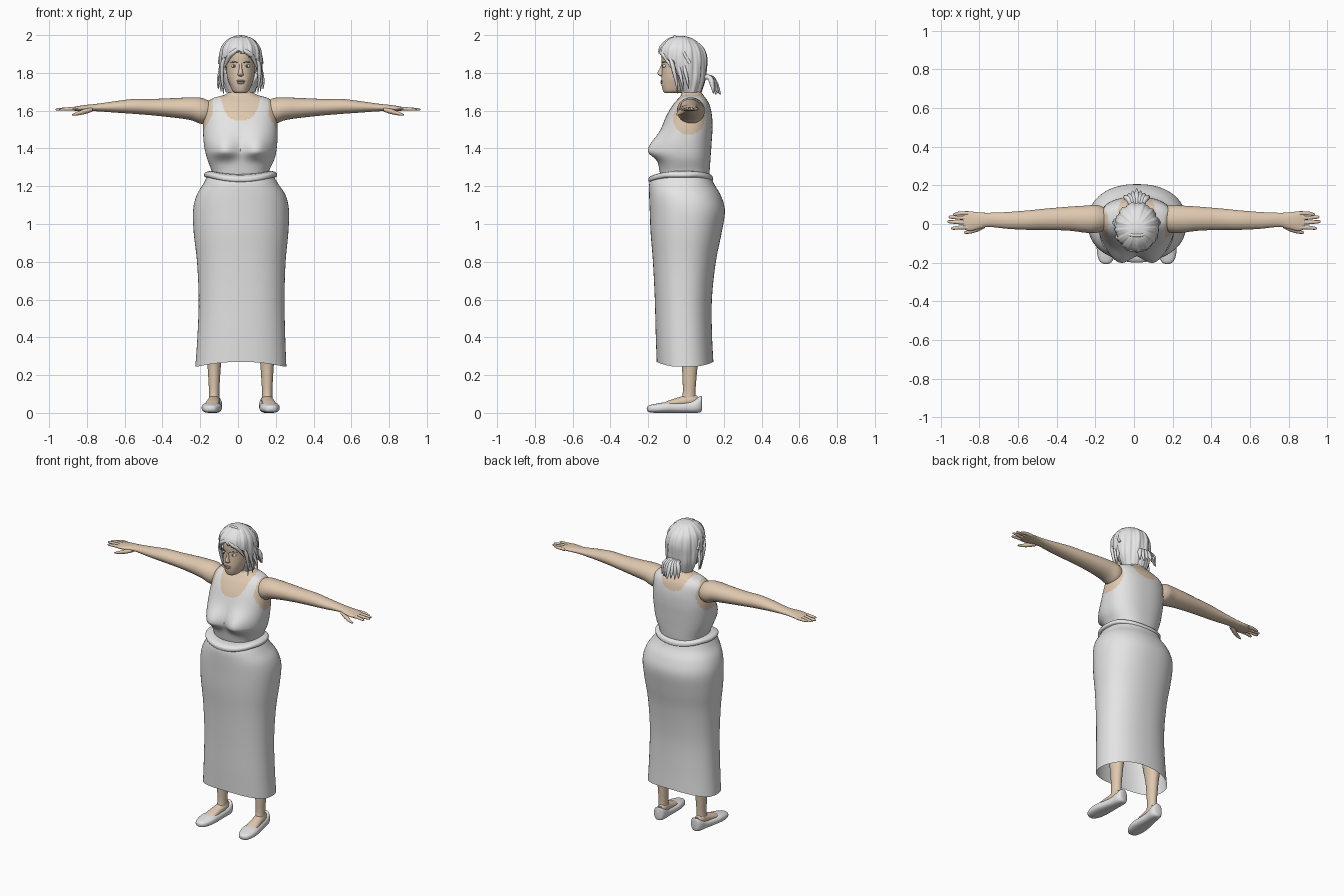
import bpy, bmesh, math
from mathutils import Vector

cube = bpy.data.objects.get("Cube")
if cube:
    bpy.data.objects.remove(cube, do_unlink=True)

CX = 0.014  # the body's own middle line


def material(name, rgb):
    m = bpy.data.materials.new(name)
    m.use_nodes = True
    m.diffuse_color = (*rgb, 1)
    m.node_tree.nodes["Principled BSDF"].inputs["Base Color"].default_value = (*rgb, 1)
    return m


GREY = material("light_grey", (0.78, 0.78, 0.78))
SKIN = material("skin", (0.74, 0.58, 0.43))
LIP = material("lip", (0.56, 0.43, 0.35))
DARK = material("dark_grey", (0.12, 0.1, 0.09))


def smooth(obj, angle=50):
    bpy.ops.object.select_all(action="DESELECT")
    obj.select_set(True)
    bpy.context.view_layer.objects.active = obj
    bpy.ops.object.shade_smooth_by_angle(angle=math.radians(angle))


def spline(rows, sub):
    """Catmull-Rom interpolation of section rows."""
    out = []
    last = len(rows) - 1
    for i in range(last):
        a, b, c, d = (rows[max(0, min(last, i + k))] for k in (-1, 0, 1, 2))
        for j in range(sub):
            t = j / sub
            out.append([0.5 * (2 * q + (r - p) * t + (2 * p - 5 * q + 4 * r - s) * t * t
                               + (3 * q - p - 3 * r + s) * t ** 3)
                        for p, q, r, s in zip(a, b, c, d)])
    return out + [list(rows[-1])]


def loft(name, rows, mats, axis="z", seg=40, sub=5, power=2.0, shape=None,
         pick=None, drop=None, caps=True):
    """Skin rows of (position, u min, u max, v min, v max) along an axis."""
    bm = bmesh.new()
    rings = []
    for t, u0, u1, v0, v1 in spline(rows, sub):
        ring = []
        for k in range(seg):
            a = 2 * math.pi * k / seg
            c, s = math.cos(a), math.sin(a)
            u = (u0 + u1) / 2 + (u1 - u0) / 2 * math.copysign(abs(c) ** (2 / power), c)
            v = (v0 + v1) / 2 + (v1 - v0) / 2 * math.copysign(abs(s) ** (2 / power), s)
            p = Vector({"z": (u, v, t), "x": (t, u, v), "y": (u, t, v)}[axis])
            ring.append(bm.verts.new(shape(p) if shape else p))
        rings.append(ring)
    for r, q in zip(rings, rings[1:]):
        for k in range(seg):
            n = (k + 1) % seg
            bm.faces.new((r[k], r[n], q[n], q[k]))
    if caps:
        bm.faces.new(rings[0])
        bm.faces.new(rings[-1])
    bmesh.ops.recalc_face_normals(bm, faces=bm.faces)
    if drop:
        gone = [f for f in bm.faces if drop(f.calc_center_median())]
        bmesh.ops.delete(bm, geom=gone, context="FACES")
    if pick:
        for f in bm.faces:
            f.material_index = pick(f.calc_center_median())
    me = bpy.data.meshes.new(name)
    bm.to_mesh(me)
    bm.free()
    for m in mats:
        me.materials.append(m)
    obj = bpy.data.objects.new(name, me)
    bpy.context.collection.objects.link(obj)
    smooth(obj)
    return obj


def tube(name, points, radii, mat):
    cu = bpy.data.curves.new(name, "CURVE")
    cu.dimensions, cu.bevel_depth, cu.bevel_resolution = "3D", 1, 2
    cu.resolution_u, cu.use_fill_caps = 5, True
    sp = cu.splines.new("NURBS")
    sp.points.add(len(points) - 1)
    for q, p, r in zip(sp.points, points, radii):
        q.co, q.radius = (*p, 1), r
    sp.order_u, sp.use_endpoint_u = 3, True
    cu.materials.append(mat)
    obj = bpy.data.objects.new(name, cu)
    bpy.context.collection.objects.link(obj)
    bpy.ops.object.select_all(action="DESELECT")
    obj.select_set(True)
    bpy.context.view_layer.objects.active = obj
    bpy.ops.object.convert(target="MESH")
    smooth(bpy.context.object)


def blob(name, loc, scale, mat):
    bpy.ops.mesh.primitive_uv_sphere_add(segments=16, ring_count=10, radius=1, location=loc)
    obj = bpy.context.object
    obj.name, obj.scale = name, scale
    obj.data.materials.append(mat)
    smooth(obj)


# Torso: tank top and bare shoulders in one surface
def bust(p):
    if p.y < 0:
        fall = 0.085 if p.z > 1.385 else 0.04
        p.y -= 0.058 * math.exp(-((abs(p.x - CX) - 0.09) / 0.075) ** 2
                                - ((p.z - 1.385) / fall) ** 2)
    return p


def bare(p):
    dx = abs(p.x - CX)
    low = 1.55 if p.y < 0.02 else 1.595
    neck = p.z > 1.69 or p.z > low + 0.12 * (dx / 0.105) ** 4
    arm = dx > 0.148 and ((p.y - 0.015) / 0.085) ** 2 + ((p.z - 1.57) / 0.1) ** 2 < 1
    return 1 if neck or arm else 0


loft("torso", [(1.24, -.14, .165, -.13, .12), (1.28, -.14, .165, -.14, .125),
               (1.35, -.165, .195, -.15, .13), (1.42, -.18, .207, -.15, .135),
               (1.50, -.185, .21, -.13, .14), (1.57, -.18, .205, -.105, .138),
               (1.63, -.172, .198, -.07, .125), (1.665, -.135, .162, -.04, .105),
               (1.685, -.07, .1, -.025, .09), (1.71, -.047, .077, -.025, .08),
               (1.80, -.045, .075, -.02, .08)],
     [GREY, SKIN], seg=144, sub=9, power=2.4, shape=bust, pick=bare)


# Long skirt with a lifted hem, and its rolled waistband
def hem(p):
    if p.z < 0.5:
        p.z += 0.025 * max(0, 1 - ((p.x - CX) / 0.23) ** 2) * (0.5 - p.z) / 0.25
    return p


loft("skirt", [(.245, -.226, .256, -.155, .145), (.4, -.215, .25, -.16, .138),
               (.6, -.208, .246, -.165, .137), (.8, -.217, .252, -.175, .158),
               (.95, -.234, .266, -.187, .188), (1.07, -.238, .27, -.192, .206),
               (1.15, -.22, .253, -.195, .185), (1.21, -.185, .215, -.195, .15),
               (1.25, -.165, .19, -.185, .135)],
     [GREY], seg=72, power=2.25, shape=hem, caps=False)


def tilt(p):
    p.z += 0.025 * min(1, abs(p.x - CX) / 0.17) ** 2 - 0.005 + 0.05 * max(0, p.y)
    return p


loft("waistband", [(1.225, -.165, .19, -.185, .13), (1.232, -.178, .205, -.198, .142),
                   (1.25, -.176, .203, -.197, .14), (1.262, -.15, .178, -.178, .128),
                   (1.266, -.13, .16, -.15, .11)],
     [GREY], seg=64, power=2.2, shape=tilt)

# Arms, hands, legs and shoes for each side
ARM = [(.13, -.02, .075, 1.55, 1.64), (.19, -.045, .098, 1.53, 1.667),
       (.25, -.045, .095, 1.55, 1.67), (.33, -.035, .09, 1.562, 1.667),
       (.45, -.03, .08, 1.575, 1.662), (.55, -.03, .07, 1.583, 1.662),
       (.65, -.025, .062, 1.59, 1.65), (.75, -.015, .058, 1.597, 1.636),
       (.80, -.025, .06, 1.597, 1.631), (.85, -.036, .065, 1.598, 1.624),
       (.885, -.025, .06, 1.602, 1.616)]
FINGERS = [("little", .055, .05, .935), ("ring", .032, .036, .958),
           ("middle", .008, .012, .965), ("index", -.018, -.022, .945)]
LEG = [(.04, -.03, .03, -.035, .055), (.1, -.027, .027, -.018, .05),
       (.17, -.03, .03, -.018, .054), (.27, -.037, .037, -.025, .064),
       (.4, -.052, .052, -.05, .08), (.55, -.055, .055, -.06, .07),
       (.75, -.07, .07, -.08, .08)]
SHOE = [(-.207, -.008, .008, .015, .03), (-.195, -.03, .03, .004, .04),
        (-.16, -.046, .046, 0, .048), (-.11, -.053, .053, 0, .056),
        (-.05, -.047, .047, 0, .055), (.01, -.04, .04, 0, .06),
        (.055, -.039, .039, 0, .078), (.078, -.03, .03, .004, .09),
        (.084, -.014, .014, .015, .085)]
FOOT = [(-.125, -.025, .025, .03, .05), (-.09, -.036, .036, .03, .066),
        (-.03, -.033, .033, .03, .085), (.03, -.03, .03, .03, .1),
        (.06, -.02, .02, .03, .09)]
for side, s in (("left", 1), ("right", -1)):
    def flip(p):
        return Vector((s * p.x, p.y, p.z))

    def stand(p):
        x, y = p.x, p.y
        return Vector((CX + s * (0.142 + x - 0.1 * y), y + 0.1 * x, p.z))

    loft(side + "_arm", ARM, [SKIN], "x", shape=flip)
    for label, y0, y1, tip in FINGERS:
        loft(f"{side}_{label}_finger",
             [(.855, y0 - .011, y0 + .011, 1.6, 1.62), (.9, y0 - .01, y0 + .01, 1.6, 1.618),
              (tip - .01, y1 - .008, y1 + .008, 1.6, 1.613),
              (tip, y1 - .003, y1 + .003, 1.604, 1.609)],
             [SKIN], "x", seg=12, sub=3, shape=flip)
    loft(side + "_thumb", [(.77, -.02, .01, 1.595, 1.618), (.81, -.04, -.008, 1.582, 1.61),
                           (.85, -.05, -.029, 1.575, 1.594), (.878, -.05, -.04, 1.574, 1.582)],
         [SKIN], "x", seg=12, sub=3, shape=flip)
    loft(side + "_leg", LEG, [SKIN], shape=stand)
    loft(side + "_shoe", SHOE, [GREY], "y", power=2.5, shape=stand)
    loft(side + "_foot", FOOT, [SKIN], "y", shape=stand)

    # Facial features that come in pairs
    ex = CX + s * 0.034
    blob(side + "_eye", (ex, -.113, 1.836), (.017, .011, .009), GREY)
    blob(side + "_iris", (ex, -.1215, 1.836), (.006, .004, .007), DARK)
    tube(side + "_eyebrow", [(CX + s * .014, -.129, 1.853), (CX + s * .035, -.123, 1.862),
                             (CX + s * .056, -.103, 1.855)], (.002, .003, .001), DARK)
    blob(side + "_ear", (CX + s * .078, .0, 1.825), (.01, .018, .028), SKIN)

# Head, nose and lips
loft("head", [(1.693, -.015, .043, -.112, -.03), (1.705, -.03, .058, -.122, .0),
              (1.74, -.045, .073, -.13, .04), (1.78, -.058, .086, -.13, .07),
              (1.84, -.063, .091, -.128, .09), (1.9, -.062, .09, -.13, .095),
              (1.95, -.045, .073, -.11, .075), (1.98, -.015, .04, -.07, .02)],
     [SKIN], seg=48, power=2.15)
loft("nose", [(1.782, CX - .008, CX + .008, -.134, -.11), (1.79, CX - .016, CX + .016, -.147, -.11),
              (1.803, CX - .012, CX + .012, -.15, -.11), (1.825, CX - .008, CX + .008, -.138, -.11),
              (1.85, CX - .007, CX + .007, -.129, -.11)], [SKIN], seg=20)
blob("upper_lip", (CX, -.126, 1.757), (.024, .01, .006), LIP)
blob("lower_lip", (CX, -.126, 1.748), (.02, .01, .007), LIP)


# Hair shell with strand ripples, open around the face
def strands(p):
    a = math.atan2(p.x - CX, p.y + 0.02)
    k = 1 + 0.025 * math.sin(13 * a + 9 * p.z) + 0.015 * math.sin(29 * a)
    return Vector((CX + (p.x - CX) * k, -0.02 + (p.y + 0.02) * k, p.z))


def face_opening(p):
    dx = abs(p.x - CX + 0.01)
    return p.z < 1.918 - 0.5 * dx and p.y < -0.045 - 0.25 * (p.z - 1.78)


hair = loft("hair", [(1.695, -.06, .09, -.03, .08), (1.76, -.085, .115, -.06, .1),
                     (1.82, -.097, .127, -.11, .108), (1.88, -.098, .128, -.14, .111),
                     (1.93, -.089, .118, -.14, .095), (1.965, -.066, .095, -.115, .06),
                     (1.988, -.035, .065, -.08, .02), (1.996, .005, .023, -.04, -.02)],
            [GREY], seg=110, sub=7, shape=strands, drop=face_opening)
thick = hair.modifiers.new("thickness", "SOLIDIFY")
thick.thickness = 0.022

# Head band, side locks and low ponytail
arc = [math.pi * i / 12 for i in range(13)]
tube("head_band", [(CX + .112 * math.cos(a), .02 - .08 * math.sin(a), 1.85 + .142 * math.sin(a))
                   for a in arc], [.009] * 13, GREY)
for s in (-1, 1):
    for i in range(3):
        y = -.075 + .03 * i
        tube("side_lock", [(CX + s * .07, y - .02, 1.91), (CX + s * .097, y, 1.86),
                           (CX + s * (.1 + .006 * i), y + .015, 1.79),
                           (CX + s * (.098 + .012 * i), y + .025, 1.75),
                           (CX + s * (.09 + .014 * i), y + .03, 1.69 + .012 * i)],
             (.006, .013, .01, .007, .002), GREY)
    tube("fringe_lock", [(CX - .01, -.13, 1.93), (CX + s * .035, -.135, 1.912),
                         (CX + s * .068, -.108, 1.885), (CX + s * .086, -.08, 1.83)],
         (.008, .013, .013, .005), GREY)
for i in range(-3, 4):
    x, r = CX + .02 * i, abs(i)
    tube("ponytail_lock", [(CX + .008 * i, .085, 1.775), (CX + .012 * i, .125, 1.785),
                           (x, .16 - .007 * r, 1.745), (x, .182 - .012 * r, 1.685 + .006 * (r % 2))],
         (.012, .014, .015, .003), GREY)
